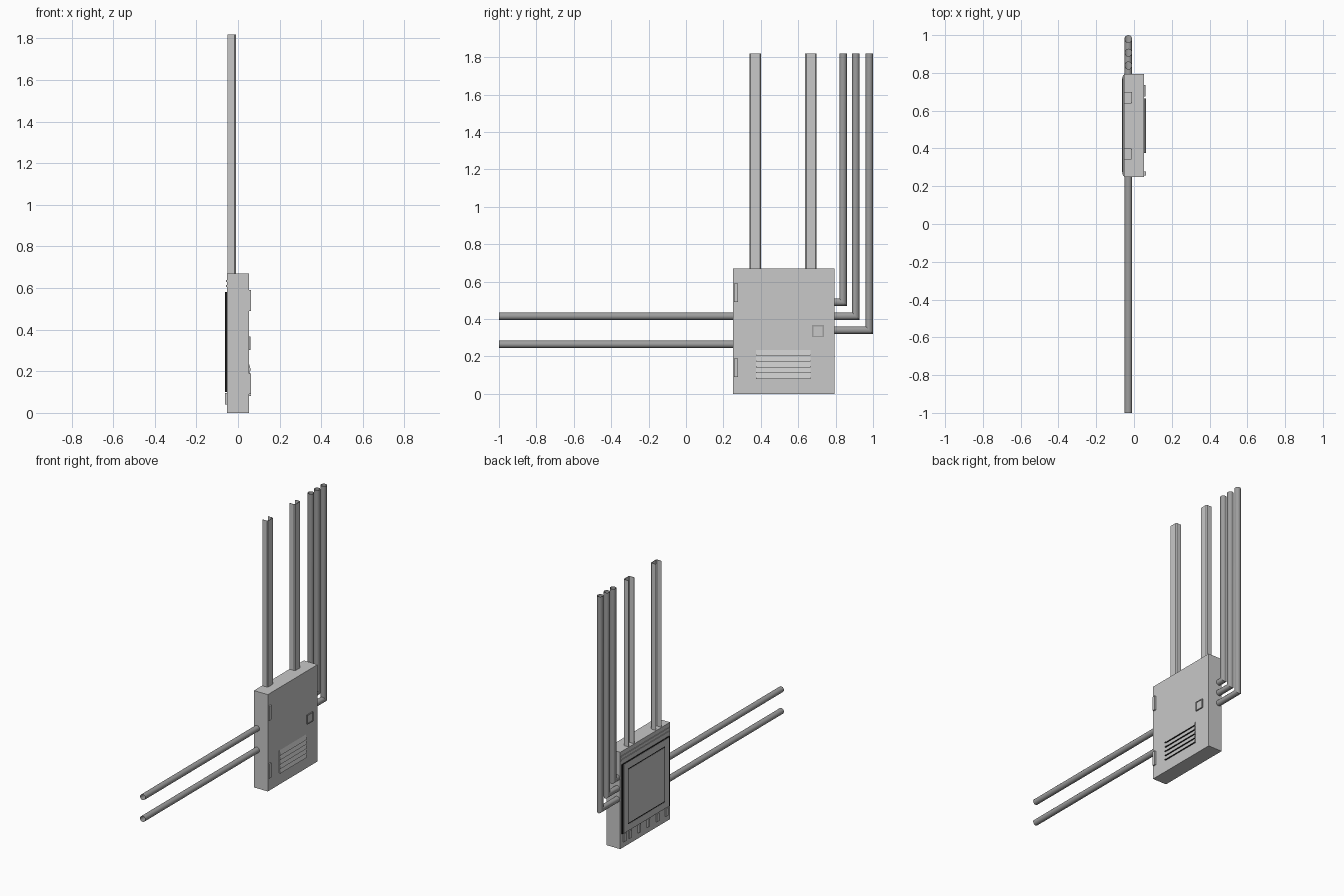
import bpy, bmesh, math
from mathutils import Vector

if "Cube" in bpy.data.objects:
    bpy.data.objects.remove(bpy.data.objects["Cube"])


def material(name, c):
    m = bpy.data.materials.new(name)
    m.diffuse_color = (c, c, c, 1)
    m.use_nodes = True
    m.node_tree.nodes["Principled BSDF"].inputs["Base Color"].default_value = m.diffuse_color
    return m


LIGHT = material("light_grey_steel", 0.58)
PIPE = material("mid_grey_conduit", 0.34)
BLACK = material("black_gasket", 0.01)


def finish(bm, name, mats, smooth=False):
    me = bpy.data.meshes.new(name)
    bm.to_mesh(me)
    bm.free()
    ob = bpy.data.objects.new(name, me)
    bpy.context.collection.objects.link(ob)
    for m in mats:
        me.materials.append(m)
    if smooth:
        bpy.ops.object.select_all(action='DESELECT')
        ob.select_set(True)
        bpy.context.view_layer.objects.active = ob
        bpy.ops.object.shade_smooth_by_angle(angle=math.radians(35))
    return ob


def add_box(bm, x0, x1, y0, y1, z0, z1):
    vs = bmesh.ops.create_cube(bm, size=1)["verts"]
    for v in vs:
        v.co = Vector(((x0 + x1) / 2 + v.co.x * (x1 - x0),
                       (y0 + y1) / 2 + v.co.y * (y1 - y0),
                       (z0 + z1) / 2 + v.co.z * (z1 - z0)))


def boxes(name, mat, *dims):
    bm = bmesh.new()
    for d in dims:
        add_box(bm, *d)
    return finish(bm, name, [mat])


def frame(x0, x1, y0, y1, z0, z1, w):
    return [(x0, x1, y0, y0 + w, z0, z1), (x0, x1, y1 - w, y1, z0, z1),
            (x0, x1, y0 + w, y1 - w, z0, z0 + w), (x0, x1, y0 + w, y1 - w, z1 - w, z1)]


# cabinet body with a groove around the door
Y0, Y1, TOP = 0.25, 0.795, 0.67
bm = bmesh.new()
add_box(bm, -0.053, 0.053, Y0, Y1, 0, TOP)
bm.normal_update()
door = next(f for f in bm.faces if f.normal.x > 0.9)
bmesh.ops.inset_individual(bm, faces=[door], thickness=0.016)
ring = bmesh.ops.inset_individual(bm, faces=[door], thickness=0.010)["faces"]
ext = bmesh.ops.extrude_face_region(bm, geom=ring)["geom"]
for g in ext:
    if isinstance(g, bmesh.types.BMVert):
        g.co.x -= 0.008
    elif isinstance(g, bmesh.types.BMFace):
        g.material_index = 1
finish(bm, "cabinet_body", [LIGHT, PIPE])

# hinges and latch
boxes("door_hinges", LIGHT, *[(0.04, 0.063, 0.257, 0.277, z, z + 0.10) for z in (0.09, 0.49)])
boxes("latch_frame", PIPE, *frame(0.05, 0.061, 0.675, 0.737, 0.303, 0.367, 0.006))
boxes("latch_plate", LIGHT, (0.05, 0.058, 0.681, 0.731, 0.309, 0.361))

# sloped louvres, open and black underneath
bm = bmesh.new()
for i in range(5):
    z = 0.08 + i * 0.031
    tri = [(0.053, z + 0.031), (0.053, z), (0.063, z)]
    a = [bm.verts.new((x, 0.375, h)) for x, h in tri]
    b = [bm.verts.new((x, 0.665, h)) for x, h in tri]
    bm.faces.new(a)
    bm.faces.new(b[::-1])
    for k in range(3):
        n = (k + 1) % 3
        f = bm.faces.new((a[k], b[k], b[n], a[n]))
        f.material_index = 1 if k == 1 else 0
bmesh.ops.recalc_face_normals(bm, faces=bm.faces)
finish(bm, "door_louvres", [LIGHT, BLACK])

# back: black gasket plate with grey border and inner panel on it
boxes("back_gasket", BLACK, (-0.0615, -0.05, 0.262, 0.782, 0.10, 0.58))
boxes("back_border", LIGHT, *frame(-0.063, -0.061, 0.274, 0.770, 0.102, 0.578, 0.045))
boxes("back_panel", LIGHT, (-0.063, -0.061, 0.327, 0.717, 0.155, 0.525))
boxes("back_ridges", LIGHT, (-0.057, -0.05, 0.255, 0.79, 0.605, 0.615),
      (-0.057, -0.05, 0.255, 0.79, 0.63, 0.64))
boxes("back_brackets", LIGHT, *[(-0.062, -0.05, y, y + 0.025, 0.04, 0.095)
                                for y in (0.28, 0.38, 0.48, 0.58, 0.68, 0.74)])

# round conduits, open at the ends
R, PX, SIDES, HIGH = 0.02, -0.03, 20, 1.82


def tube(name, rings):
    bm = bmesh.new()
    loops = []
    for y, z, ky, kz in rings:
        loops.append([bm.verts.new((PX + R * math.cos(t), y + ky * R * math.sin(t),
                                    z + kz * R * math.sin(t)))
                      for t in (2 * math.pi * i / SIDES for i in range(SIDES))])
    for a, b in zip(loops, loops[1:]):
        for i in range(SIDES):
            j = (i + 1) % SIDES
            bm.faces.new((a[i], b[i], b[j], a[j]))
    finish(bm, name, [PIPE], True)


for n, z in enumerate((0.265, 0.415)):
    tube(f"side_conduit_{n + 1}", [(-1, z, 0, 1), (Y0 + 0.01, z, 0, 1)])
for n, (y, z) in enumerate(((0.84, 0.49), (0.908, 0.415), (0.98, 0.34))):
    tube(f"elbow_conduit_{n + 1}", [(Y1 - 0.01, z, 0, 1), (y, z, -1, 1), (y, HIGH, -1, 0)])

# cable channels on top, open towards the back
for n, yc in enumerate((0.37, 0.668)):
    prof = [(-0.05, -0.031), (-0.016, -0.031), (-0.01, -0.025),
            (-0.01, 0.025), (-0.016, 0.031), (-0.05, 0.031)]
    bm = bmesh.new()
    lo = [bm.verts.new((x, yc + y, TOP - 0.005)) for x, y in prof]
    hi = [bm.verts.new((x, yc + y, HIGH)) for x, y in prof]
    for i in range(len(prof) - 1):
        bm.faces.new((lo[i], lo[i + 1], hi[i + 1], hi[i]))
    ob = finish(bm, f"cable_channel_{n + 1}", [LIGHT])
    s = ob.modifiers.new("wall", 'SOLIDIFY')
    s.thickness = 0.003
    s.offset = -1
